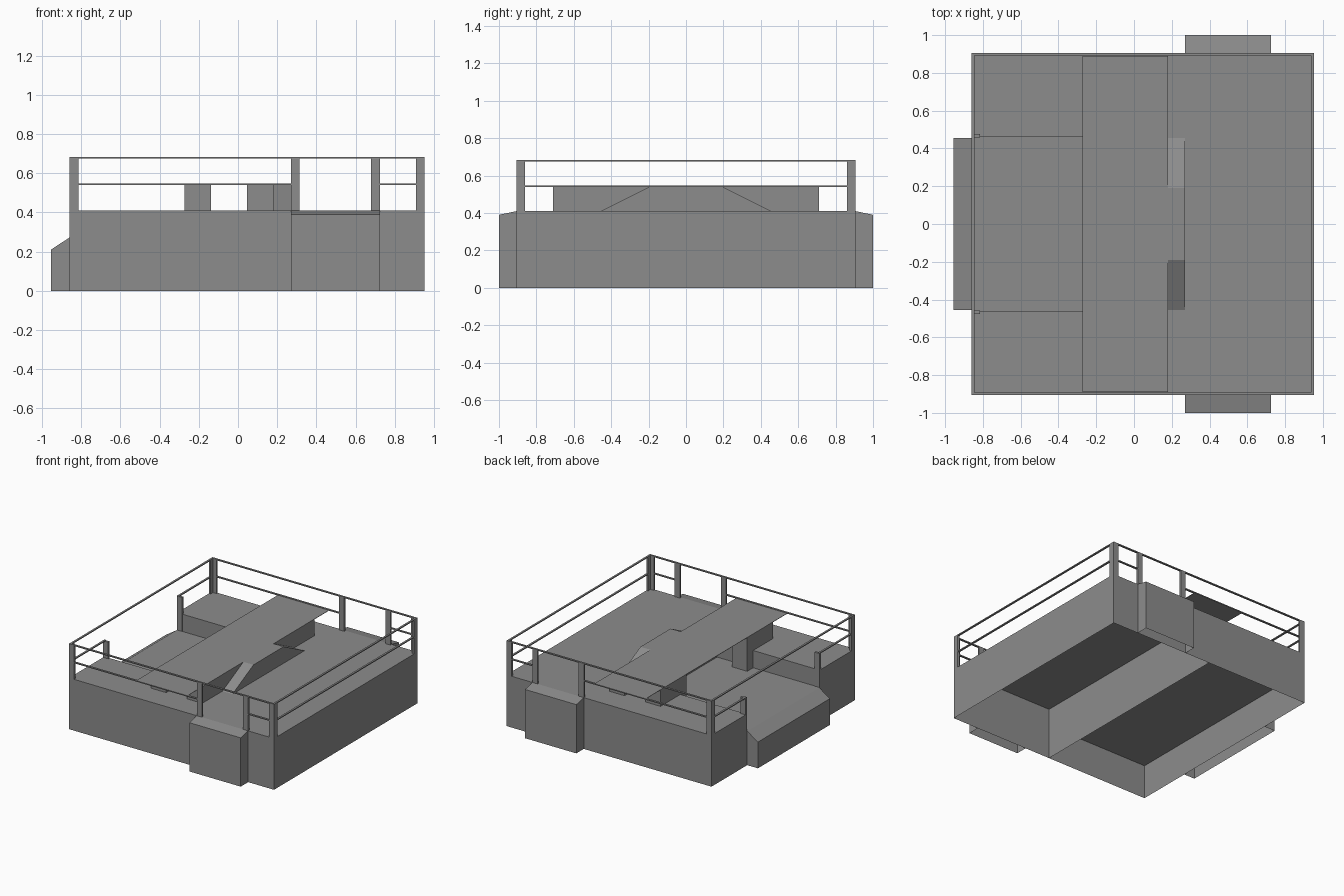
import bpy, bmesh
from mathutils import Vector

if "Cube" in bpy.data.objects:
    bpy.data.objects.remove(bpy.data.objects["Cube"])

H, TOP, LOW, BR = 0.41, 0.684, 0.272, 0.543   # deck, rail, trench and bridge heights
X0, X1, Y = -0.86, 0.953, 0.906               # body outline

grey = bpy.data.materials.new("dark_grey")
grey.diffuse_color = (0.265, 0.265, 0.265, 1)
grey.use_nodes = True
grey.node_tree.nodes["Principled BSDF"].inputs["Base Color"].default_value = grey.diffuse_color


def prism(name, profile, axis, a, b, skip=()):
    """Extrude a closed profile along x ('x': points are y,z) or y ('y': points are x,z).
    skip lists the profile edges left open."""
    def pt(p, t):
        return Vector((t, p[0], p[1])) if axis == 'x' else Vector((p[0], t, p[1]))
    bm = bmesh.new()
    r0 = [bm.verts.new(pt(p, a)) for p in profile]
    r1 = [bm.verts.new(pt(p, b)) for p in profile]
    bm.faces.new(r0)
    bm.faces.new(r1)
    n = len(profile)
    for i in range(n):
        if i not in skip:
            j = (i + 1) % n
            bm.faces.new((r0[i], r0[j], r1[j], r1[i]))
    bmesh.ops.recalc_face_normals(bm, faces=bm.faces)
    me = bpy.data.meshes.new(name)
    bm.to_mesh(me)
    bm.free()
    me.materials.append(grey)
    ob = bpy.data.objects.new(name, me)
    bpy.context.collection.objects.link(ob)
    return ob


def box(name, x0, x1, y0, y1, z0, z1, skip=()):
    return prism(name, [(x0, z0), (x1, z0), (x1, z1), (x0, z1)], 'y', y0, y1, skip)


def mirror_y(ob):
    ob.modifiers.new("mirror", 'MIRROR').use_axis = (False, True, False)
    return ob


# Hollow body, open underneath: low bay on the left, high bay on the right
box("low_bay", X0, 0.047, -Y, Y, 0, LOW, skip=(0, 1))
box("high_bay", 0.047, X1, -Y, Y, 0, H, skip=(0,))
mirror_y(box("side_platform", X0, -0.272, 0.46, Y, LOW, H, skip=(0, 1)))
mirror_y(box("bridge_platform", -0.272, 0.047, 0.46, Y, LOW, H, skip=(0, 1, 3)))

# Entry step on the left and access boxes front and back
prism("entry_step", [(-0.955, 0), (X0, 0), (X0, LOW), (-0.955, 0.21)], 'y', -0.455, 0.455, skip=(0, 1))
mirror_y(prism("access_box", [(Y, 0), (1.0, 0), (1.0, 0.39), (Y, H)], 'x', 0.27, 0.724, skip=(0, 3)))

# Bridge: plate, supporting wall, legs and side ramp
box("bridge_plate", -0.272, 0.181, -0.89, 0.89, BR - 0.003, BR)
box("bridge_wall", 0.047, 0.181, -0.71, 0.71, H, BR - 0.003, skip=(0,))
mirror_y(box("bridge_leg", -0.272, -0.138, 0.385, 0.71, LOW, BR - 0.003))
prism("bridge_ramp", [(-0.455, H), (0.455, H), (0.19, BR), (-0.19, BR)], 'x', 0.181, 0.27, skip=(0,))

# Railing: top rail, mid rail and posts
W, T, R = 0.045, 0.015, 0.008     # post width, thickness, rail height
mirror_y(box("top_rail_long", X0, X1, Y - T, Y, TOP - R, TOP))
for x in (X0, X1 - T):
    box("top_rail_cross", x, x + T, -Y + T, Y - T, TOP - R, TOP)
for a, b in ((X0 + T, 0.27), (0.724, X1 - T)):
    mirror_y(box("mid_rail_long", a, b, Y - T, Y, BR - R / 2, BR + R / 2))
box("mid_rail_right", X1 - T, X1, -Y + T, Y - T, BR - R / 2, BR + R / 2)
mirror_y(box("mid_rail_left", X0, X0 + T, 0.46, Y - T, BR - R / 2, BR + R / 2))
for x, s in ((X0, 1), (X1, -1)):
    lo, hi = sorted((x, x + s * W))
    mirror_y(box("corner_post_a", lo, hi, Y - T, Y, H, TOP))
    lo, hi = sorted((x, x + s * T))
    mirror_y(box("corner_post_b", lo, hi, Y - W, Y - T, H, TOP))
for x in (0.27, 0.724 - W):
    mirror_y(box("gate_post", x, x + W, Y - T, Y, H, TOP))
mirror_y(box("entry_post", X0, X0 + W, 0.458, 0.476, LOW, BR))
